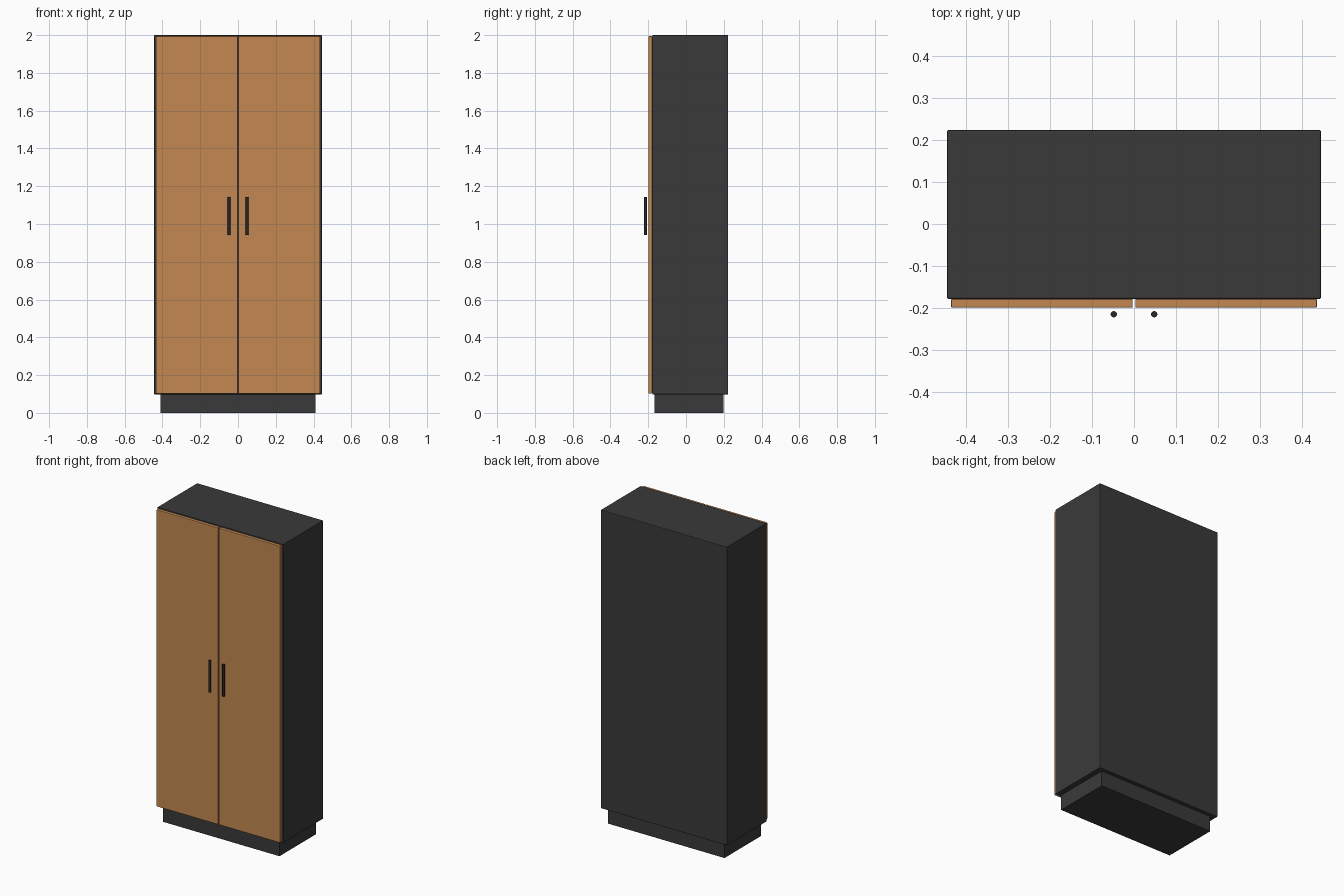
import bpy

if "Cube" in bpy.data.objects:
    bpy.data.objects.remove(bpy.data.objects["Cube"])


def material(name, rgb):
    m = bpy.data.materials.new(name)
    m.diffuse_color = (*rgb, 1)
    m.use_nodes = True
    m.node_tree.nodes["Principled BSDF"].inputs["Base Color"].default_value = m.diffuse_color
    return m


charcoal = material("charcoal", (0.042, 0.042, 0.042))
wood = material("warm wood", (0.55, 0.25, 0.085))
black = material("black metal", (0.02, 0.02, 0.022))


def box(name, lo, hi, mat, bevel=0.0):
    """Box between two corners with an optional rounded edge."""
    bpy.ops.mesh.primitive_cube_add(size=1, location=[(a + b) / 2 for a, b in zip(lo, hi)])
    ob = bpy.context.object
    ob.name = name
    ob.scale = [b - a for a, b in zip(lo, hi)]
    bpy.ops.object.transform_apply(location=False, rotation=False, scale=True)
    ob.data.materials.append(mat)
    if bevel:
        mod = ob.modifiers.new("edge", 'BEVEL')
        mod.width = bevel
        mod.segments = 2
    return ob


# Carcass and recessed plinth
box("cabinet_body", (-0.444, -0.178, 0.098), (0.444, 0.223, 2.0), charcoal, 0.003)
box("plinth", (-0.41, -0.168, 0.0), (0.41, 0.198, 0.1), charcoal)

for side, s in (("left", -1), ("right", 1)):
    # Door panel
    x0, x1 = sorted((s * 0.003, s * 0.435))
    box(side + "_door", (x0, -0.199, 0.103), (x1, -0.178, 1.994), wood, 0.003)
    # Upright bar handle
    bpy.ops.mesh.primitive_cylinder_add(vertices=16, radius=0.0075, depth=0.203,
                                        location=(s * 0.048, -0.2145, 1.042))
    handle = bpy.context.object
    handle.name = side + "_handle"
    handle.data.materials.append(black)
    bpy.ops.object.shade_smooth_by_angle()
